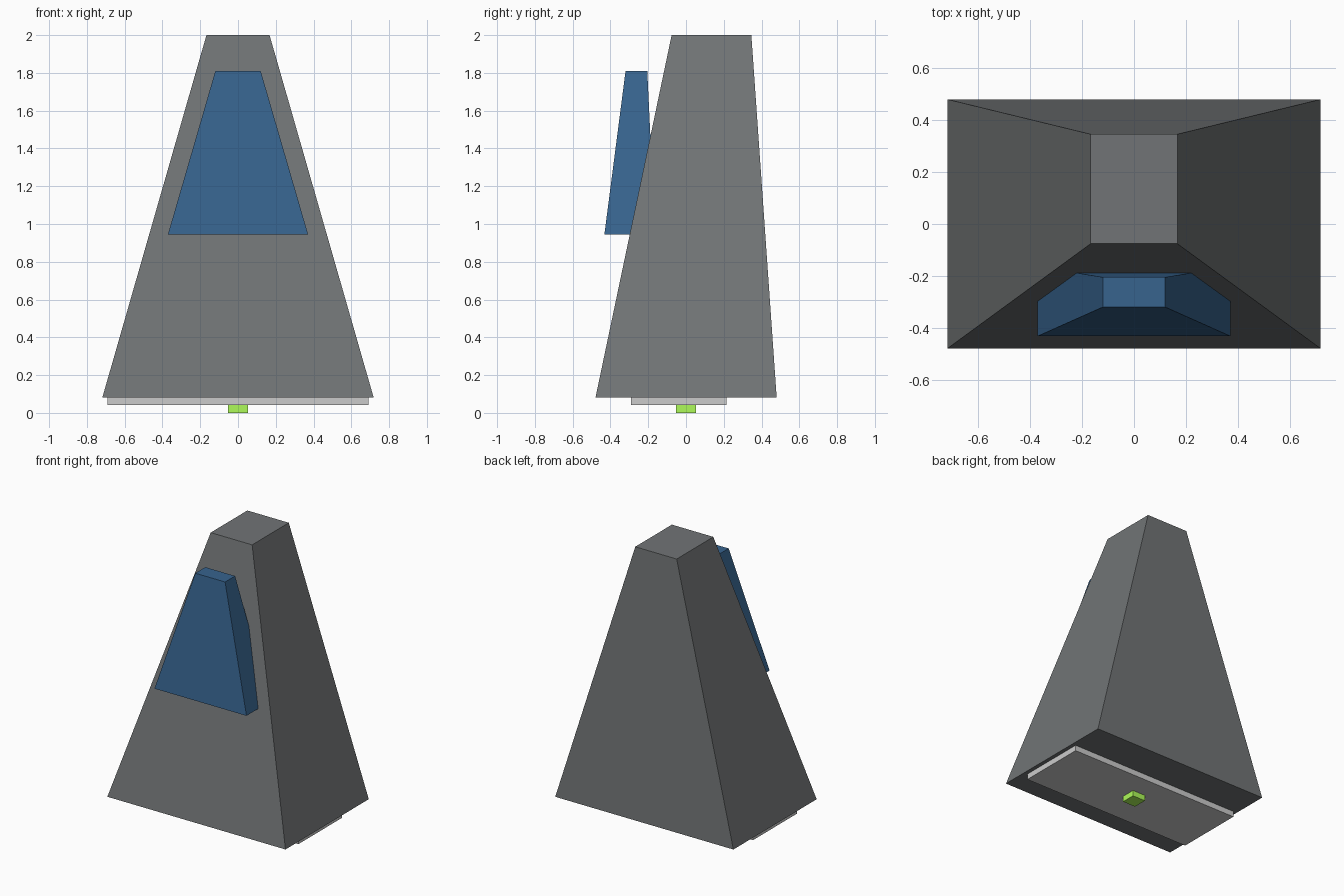
import bpy, bmesh

if "Cube" in bpy.data.objects:
    bpy.data.objects.remove(bpy.data.objects["Cube"])


def material(name, color):
    mat = bpy.data.materials.new(name)
    mat.diffuse_color = color
    mat.use_nodes = True
    mat.node_tree.nodes["Principled BSDF"].inputs["Base Color"].default_value = mat.diffuse_color
    return mat


def frustum(name, bottom, top, mat=None):
    """Tapered block; each end is (half width, y front, y back, z)."""
    bm = bmesh.new()
    rings = []
    for hx, y0, y1, z in (bottom, top):
        rings.append([bm.verts.new(p) for p in
                      ((-hx, y0, z), (hx, y0, z), (hx, y1, z), (-hx, y1, z))])
    low, high = rings
    bm.faces.new(low[::-1])
    bm.faces.new(high)
    for i in range(4):
        j = (i + 1) % 4
        bm.faces.new((low[i], low[j], high[j], high[i]))
    mesh = bpy.data.meshes.new(name)
    bm.to_mesh(mesh)
    bm.free()
    obj = bpy.data.objects.new(name, mesh)
    bpy.context.collection.objects.link(obj)
    if mat:
        mesh.materials.append(mat)
    return obj


dark = material("tower_dark_grey", (0.165, 0.175, 0.18, 1))
blue = material("panel_blue", (0.038, 0.125, 0.27, 1))
green = material("peg_green", (0.42, 0.95, 0.10, 1))

# Main tapered tower
frustum("tower_body", (0.718, -0.479, 0.48, 0.082), (0.167, -0.076, 0.346, 2.0), dark)

# Raised blue panel sunk into the front
frustum("front_panel", (0.371, -0.432, -0.164, 0.945), (0.12, -0.32, -0.205, 1.81), blue)

# Base plate and small peg underneath
frustum("base_plate", (0.69, -0.29, 0.214, 0.041), (0.69, -0.29, 0.214, 0.082))
frustum("base_peg", (0.052, -0.052, 0.052, 0.0), (0.052, -0.052, 0.052, 0.041), green)
